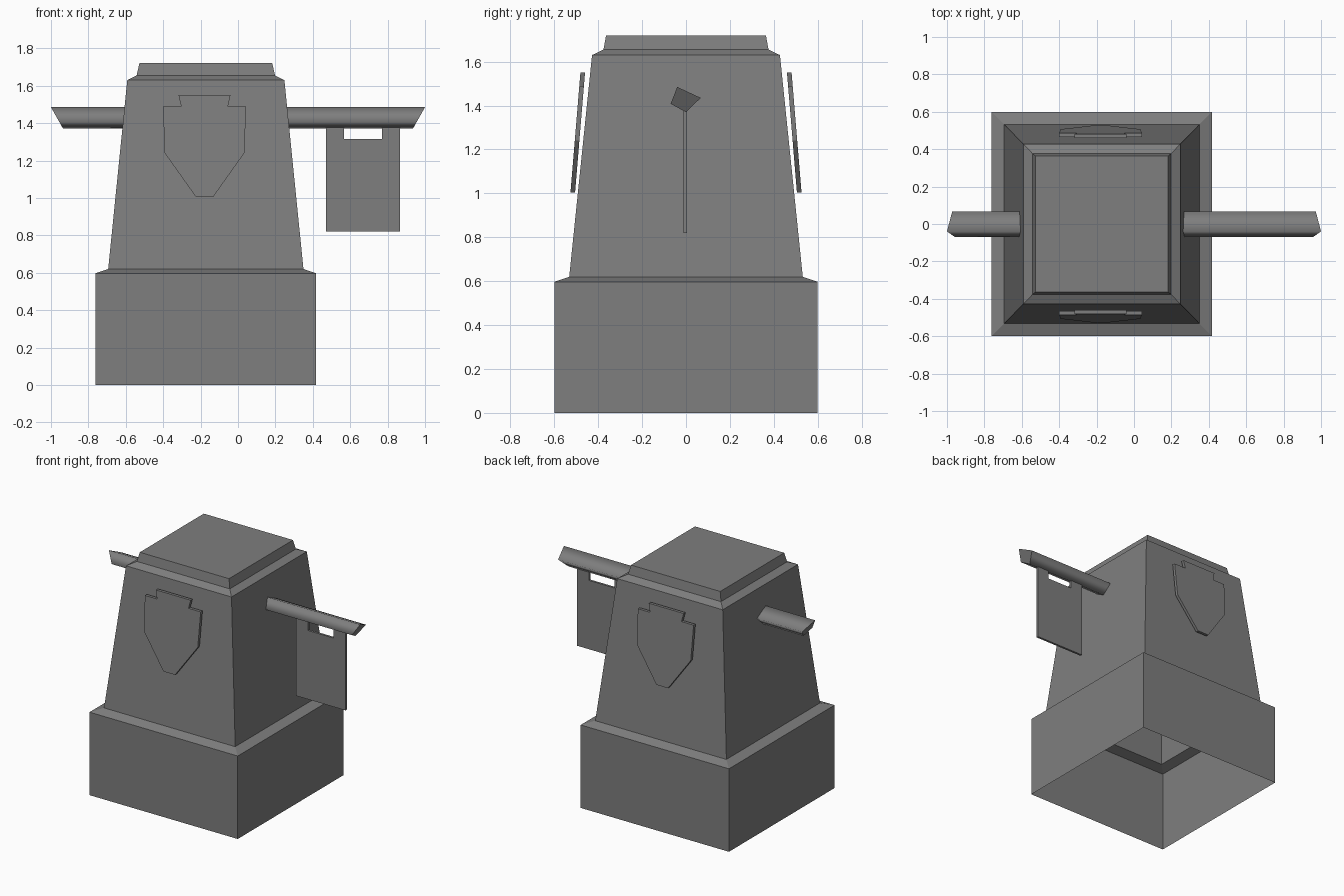
import bpy
import bmesh

cube = bpy.data.objects.get("Cube")
if cube:
    bpy.data.objects.remove(cube, do_unlink=True)

CX = -0.172  # tower centre line

stone = bpy.data.materials.new("dark grey stone")
stone.use_nodes = True
GREY = (0.21, 0.21, 0.21, 1)
stone.diffuse_color = GREY
stone.node_tree.nodes["Principled BSDF"].inputs["Base Color"].default_value = GREY


def loft(name, rings, cap_start=True, cap_end=True, smooth=False):
    """Skin a list of equal-length point rings into one object."""
    bm = bmesh.new()
    loops = [[bm.verts.new(p) for p in ring] for ring in rings]
    for a, b in zip(loops, loops[1:]):
        n = len(a)
        for i in range(n):
            j = (i + 1) % n
            bm.faces.new((a[i], a[j], b[j], b[i])).smooth = smooth
    if cap_start:
        bm.faces.new(loops[0][::-1])
    if cap_end:
        bm.faces.new(loops[-1])
    bmesh.ops.recalc_face_normals(bm, faces=bm.faces)
    mesh = bpy.data.meshes.new(name)
    bm.to_mesh(mesh)
    bm.free()
    mesh.materials.append(stone)
    obj = bpy.data.objects.new(name, mesh)
    bpy.context.collection.objects.link(obj)
    return obj


def rectangle(hx, hy, z):
    return [(CX + sx * hx, sy * hy, z) for sx, sy in ((-1, -1), (1, -1), (1, 1), (-1, 1))]


# Tower: hollow shell, open underneath, stepped plinth and cap
levels = [(0.59, 0.60, 0), (0.59, 0.60, 0.597), (0.522, 0.532, 0.62),
          (0.42, 0.428, 1.63), (0.37, 0.376, 1.655), (0.355, 0.364, 1.72)]
loft("tower", [rectangle(*level) for level in levels], cap_start=False)

# Cross beam: tilted square section with undercut ends
section = [(-0.04, 1.485), (0.067, 1.435), (0.0, 1.37), (-0.07, 1.408)]
loft("cross_beam",
     [[(side * (1 - 0.565 * (1.485 - z)), y, z) for y, z in section] for side in (-1, 1)],
     smooth=True)

# Hanging sign: board with a slot cut under the beam
sign = [(0.47, 0.82), (0.865, 0.82), (0.865, 1.385), (0.77, 1.385),
        (0.77, 1.315), (0.567, 1.315), (0.567, 1.385), (0.47, 1.385)]
loft("hanging_sign", [[(x, y, z) for x, z in sign] for y in (-0.012, 0.004)])

# Shields: leaning plates standing just off the front and back walls
half = [(0.139, 1.55), (0.125, 1.49), (0.222, 1.49), (0.213, 1.24), (0.046, 1.005)]
outline = half + [(-x, z) for x, z in reversed(half)]
for name, side in (("front_shield", -1), ("back_shield", 1)):
    loft(name, [[(CX - 0.007 + x, side * (offset + 0.083 * (1.55 - z)), z) for x, z in outline]
                for offset in (0.46, 0.481)])
